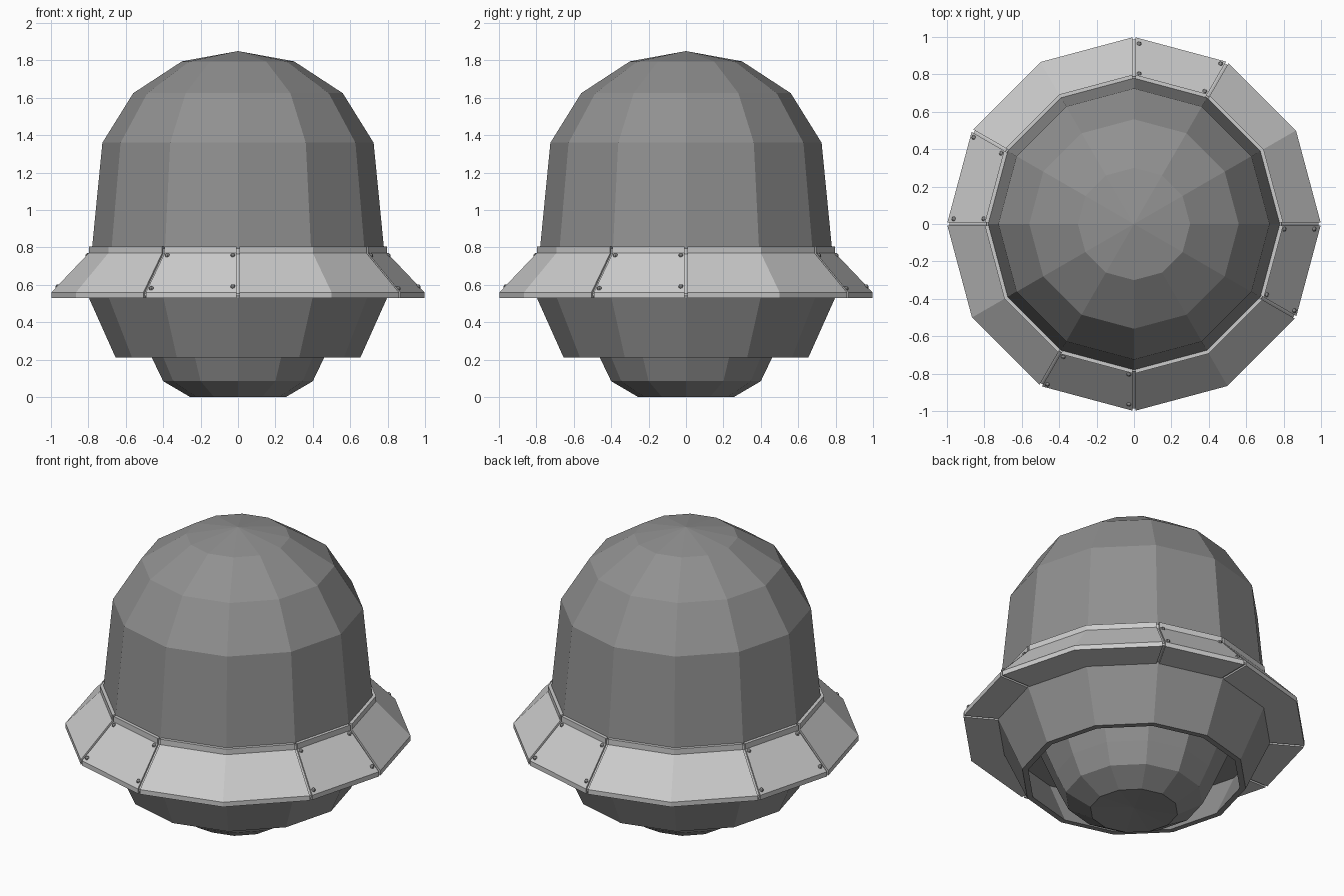
import bpy, bmesh
from math import cos, sin, radians
from mathutils import Vector, Matrix

if "Cube" in bpy.data.objects:
    bpy.data.objects.remove(bpy.data.objects["Cube"])

SIDES = 12
GAP = 0.008


def material(name, v):
    m = bpy.data.materials.new(name)
    m.diffuse_color = (v, v, v, 1)
    m.use_nodes = True
    m.node_tree.nodes["Principled BSDF"].inputs["Base Color"].default_value = m.diffuse_color
    return m


DARK = material("dark_metal", 0.28)
MID = material("brim_metal", 0.56)


def ring_point(r, z, deg):
    return Vector((r * cos(radians(deg)), r * sin(radians(deg)), z))


def finish(bm, name, mat):
    bmesh.ops.recalc_face_normals(bm, faces=bm.faces)
    me = bpy.data.meshes.new(name)
    bm.to_mesh(me)
    bm.free()
    me.materials.append(mat)
    ob = bpy.data.objects.new(name, me)
    bpy.context.collection.objects.link(ob)
    return ob


def lathe(name, profile, mat):
    """Faceted revolve of an (r, z) profile; r = 0 makes a pole."""
    bm = bmesh.new()
    rings = []
    for r, z in profile:
        if r == 0:
            rings.append([bm.verts.new((0, 0, z))] * SIDES)
        else:
            rings.append([bm.verts.new(ring_point(r, z, 360 / SIDES * i))
                          for i in range(SIDES)])
    for a, b in zip(rings, rings[1:]):
        for i in range(SIDES):
            j = (i + 1) % SIDES
            bm.faces.new(list(dict.fromkeys((a[i], a[j], b[j], b[i]))))
    return finish(bm, name, mat)


def plate(name, angles):
    """Brim plate swept through the angles, pulled in at both ends for the seams."""
    section = [(1.0, 0.53), (1.0, 0.56), (0.80, 0.77), (0.80, 0.805),
               (0.77, 0.805), (0.77, 0.53)]
    bm = bmesh.new()
    rows = []
    for k, a in enumerate(angles):
        row = []
        for r, z in section:
            p = ring_point(r, z, a)
            if k in (0, len(angles) - 1):
                q = ring_point(r, z, angles[1] if k == 0 else angles[-2])
                p += (q - p).normalized() * GAP
            row.append(bm.verts.new(p))
        rows.append(row)
    n = len(section)
    for a, b in zip(rows, rows[1:]):
        for i in range(n):
            bm.faces.new((a[i], a[(i + 1) % n], b[(i + 1) % n], b[i]))
    bm.faces.new(rows[0])
    bm.faces.new(rows[-1])
    return finish(bm, name, MID)


def rivets(name, a0, a1):
    """Four small rivet heads near the corners of a plate."""
    bm = bmesh.new()
    for r, z, a, b in ((0.98, 0.58, a0, a1), (0.97, 0.59, a1, a0),
                       (0.81, 0.757, a0, a1), (0.81, 0.757, a1, a0)):
        p, q = ring_point(r, z, a), ring_point(r, z, b)
        p += (q - p).normalized() * 0.028
        bmesh.ops.create_uvsphere(bm, u_segments=8, v_segments=6, radius=0.013,
                                  matrix=Matrix.Translation(p))
    return finish(bm, name, DARK)


# Dome and hollow lower shell
lathe("bell_body", [(0, 1.85), (0.30, 1.795), (0.56, 1.625), (0.725, 1.36),
                    (0.78, 0.80), (0.797, 0.53), (0.655, 0.213),
                    (0.62, 0.213), (0.755, 0.50), (0, 0.50)], DARK)

# Bulb under the shell
lathe("bottom_bulb", [(0, 0.495), (0.58, 0.495), (0.46, 0.21), (0.40, 0.085),
                      (0.255, 0.0), (0, 0.02)], DARK)

# Backing that closes the seams between the brim plates
lathe("brim_backing", [(0.775, 0.54), (0.988, 0.54), (0.988, 0.555),
                       (0.79, 0.765), (0.79, 0.795), (0.775, 0.795)], MID)

# Brim: one wide and one riveted narrow plate per quarter
for i in range(4):
    t = 90 * i
    plate(f"brim_wide_plate_{i}", [t, t + 30, t + 60])
    plate(f"brim_narrow_plate_{i}", [t + 60, t + 90])
    rivets(f"brim_rivets_{i}", t + 60, t + 90)
